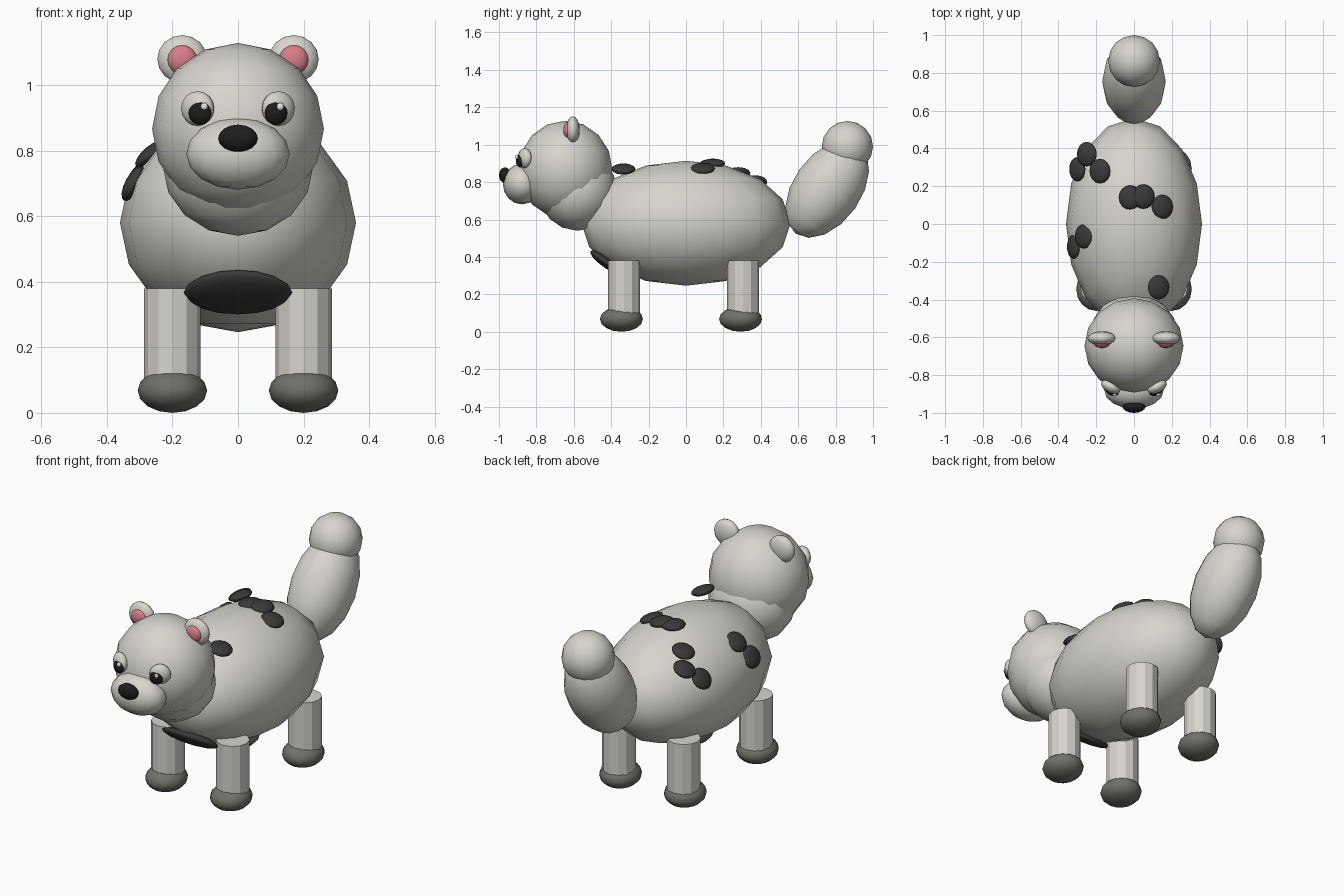
import bpy, bmesh, math
from mathutils import Matrix, Euler

if "Cube" in bpy.data.objects:
    bpy.data.objects.remove(bpy.data.objects["Cube"])


def material(name, rgb):
    m = bpy.data.materials.new(name)
    m.diffuse_color = (*rgb, 1.0)
    m.use_nodes = True
    m.node_tree.nodes["Principled BSDF"].inputs["Base Color"].default_value = m.diffuse_color
    return m


FUR = material("pale_fur", (0.68, 0.66, 0.61))
PAW = material("grey_paw", (0.16, 0.165, 0.14))
SPOT = material("charcoal_spot", (0.042, 0.042, 0.042))
BLACK = material("black", (0.012, 0.012, 0.012))
PINK = material("pink", (0.68, 0.21, 0.25))
WHITE = material("white", (0.95, 0.95, 0.95))


def finish(bm, name, mat, smooth):
    for f in bm.faces:
        f.smooth = smooth
    me = bpy.data.meshes.new(name)
    bm.to_mesh(me)
    bm.free()
    me.materials.append(mat)
    ob = bpy.data.objects.new(name, me)
    bpy.context.collection.objects.link(ob)
    return ob


def ellipsoid(name, mat, loc, semi, rot=(0, 0, 0)):
    """Low-poly smooth sphere scaled to three half-axes; rot in degrees."""
    bm = bmesh.new()
    bmesh.ops.create_uvsphere(bm, u_segments=16, v_segments=8, radius=1)
    angles = Euler([math.radians(a) for a in rot])
    bm.transform(Matrix.LocRotScale(loc, angles, semi))
    return finish(bm, name, mat, True)


def cylinder(name, mat, x, y, z0, z1, r):
    bm = bmesh.new()
    bmesh.ops.create_cone(bm, cap_ends=True, segments=12, radius1=r,
                          radius2=r, depth=z1 - z0)
    bm.transform(Matrix.Translation((x, y, (z0 + z1) / 2)))
    return finish(bm, name, mat, False)


# Body, neck and head
ellipsoid("body", FUR, (0, 0, 0.58), (0.36, 0.56, 0.334))
ellipsoid("neck", FUR, (0, -0.58, 0.755), (0.23, 0.21, 0.215))
ellipsoid("head", FUR, (0, -0.645, 0.866), (0.262, 0.252, 0.262))
ellipsoid("snout", FUR, (0, -0.877, 0.79), (0.158, 0.102, 0.109))
ellipsoid("nose", BLACK, (0, -0.968, 0.837), (0.06, 0.032, 0.042))

# Tail and its round tip
ellipsoid("tail", FUR, (0, 0.755, 0.763), (0.168, 0.182, 0.292), (-35, 0, 0))
ellipsoid("tail_tip", FUR, (0, 0.863, 0.99), (0.137, 0.137, 0.137))

for side, s in (("left", -1), ("right", 1)):
    # Ears
    ellipsoid(f"{side}_ear", FUR, (s * 0.17, -0.605, 1.079), (0.076, 0.037, 0.073))
    ellipsoid(f"{side}_inner_ear", PINK, (s * 0.17, -0.63, 1.077), (0.046, 0.026, 0.045))
    # Eyes; both glints sit on the same side of the pupil
    ellipsoid(f"{side}_eye", FUR, (s * 0.123, -0.862, 0.928),
              (0.055, 0.032, 0.053), (0, 0, s * 28))
    ellipsoid(f"{side}_pupil", BLACK, (s * 0.116, -0.886, 0.914),
              (0.037, 0.022, 0.036), (0, 0, s * 20))
    ellipsoid(f"{side}_glint", WHITE, (s * 0.116 + 0.013, -0.904, 0.934),
              (0.011, 0.008, 0.012))
    # Legs and paws
    for end, y in (("front", -0.332), ("back", 0.305)):
        cylinder(f"{end}_{side}_leg", FUR, s * 0.2, y, 0.06, 0.38, 0.086)
        ellipsoid(f"{end}_{side}_paw", PAW, (s * 0.2, y - 0.013, 0.068),
                  (0.106, 0.115, 0.068))

# Back spots: x, y, z, sideways tilt
spots = [(-0.25, 0.37, 0.80, -30), (-0.18, 0.28, 0.848, -22),
         (-0.30, 0.29, 0.73, -50), (-0.02, 0.14, 0.90, 0),
         (0.05, 0.145, 0.90, 8), (0.15, 0.09, 0.873, 20),
         (-0.265, -0.065, 0.79, -40), (-0.32, -0.12, 0.70, -62),
         (0.13, -0.335, 0.87, 18)]
for i, (x, y, z, tilt) in enumerate(spots):
    ellipsoid(f"back_spot_{i + 1}", SPOT, (x, y, z),
              (0.06, 0.065, 0.024), (0, tilt, 0))

# Dark chest patch under the front of the body
ellipsoid("chest_patch", SPOT, (0, -0.42, 0.368), (0.165, 0.11, 0.03), (-35, 0, 0))
